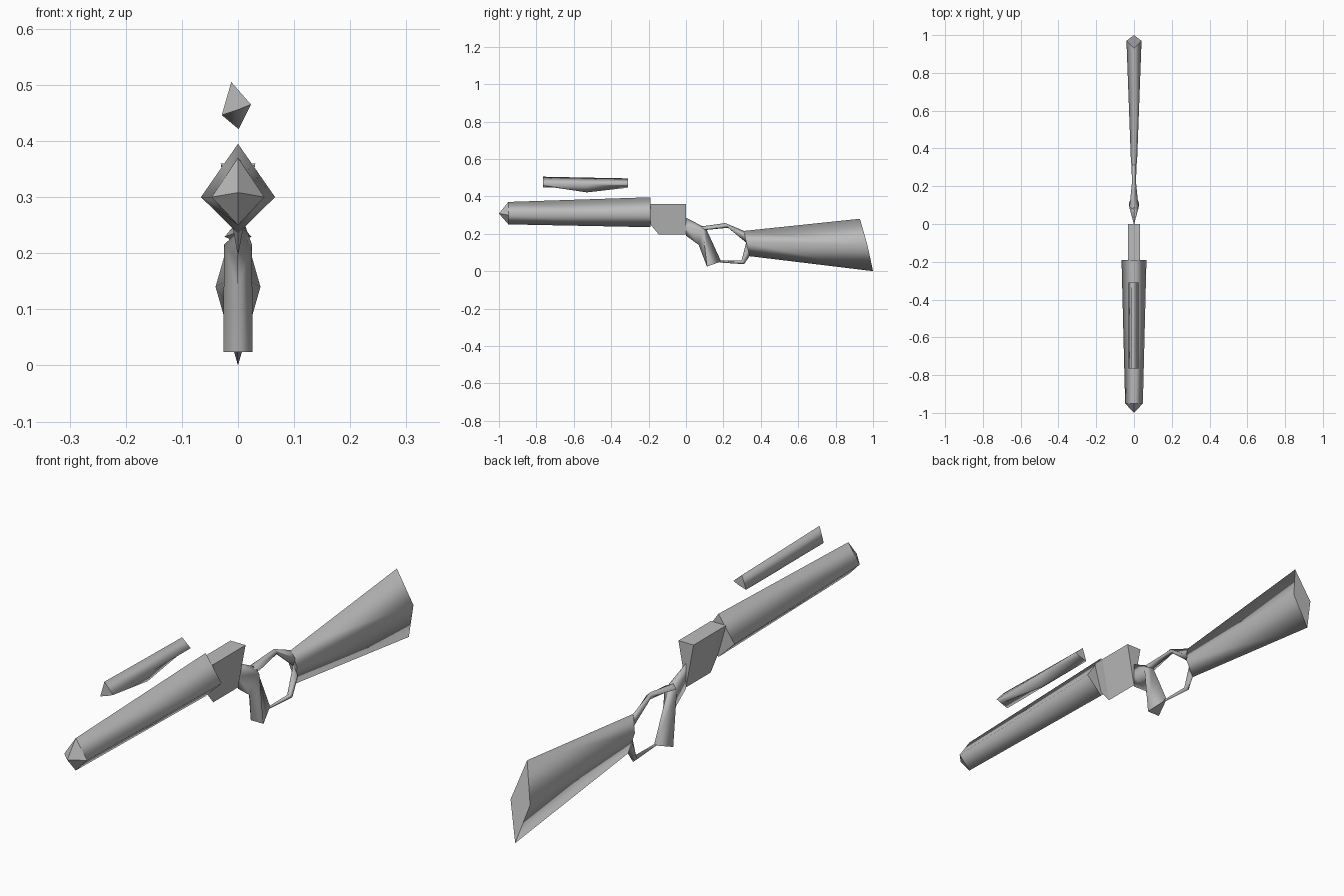
import bpy
import bmesh

cube = bpy.data.objects.get("Cube")
if cube:
    bpy.data.objects.remove(cube, do_unlink=True)

COLOUR = (0.5, 0.5, 0.5, 1)
grey = bpy.data.materials.new("plain_grey")
grey.use_nodes = True
grey.diffuse_color = COLOUR
grey.node_tree.nodes["Principled BSDF"].inputs["Base Color"].default_value = COLOUR


def diamond(top, bottom, half, mid=None):
    """Four-sided ring from side-view (y, z) points and a half width."""
    mid = mid or [(a + b) / 2 for a, b in zip(top, bottom)]
    return [(0, *top), (half, *mid), (0, *bottom), (-half, *mid)]


def loft(name, rings, tip=None, smooth=True):
    """Skin a row of rings; the first end may close to a point."""
    bm = bmesh.new()
    rows = [[bm.verts.new(p) for p in ring] for ring in rings]
    n = len(rows[0])
    for a, b in zip(rows, rows[1:]):
        for i in range(n):
            j = (i + 1) % n
            bm.faces.new((a[i], a[j], b[j], b[i])).smooth = smooth
    if tip:
        point = bm.verts.new(tip)
        for i in range(n):
            bm.faces.new((point, rows[0][i], rows[0][(i + 1) % n])).smooth = False
    else:
        bm.faces.new(rows[0])
    bm.faces.new(rows[-1])
    bmesh.ops.recalc_face_normals(bm, faces=bm.faces)
    mesh = bpy.data.meshes.new(name)
    bm.to_mesh(mesh)
    bm.free()
    mesh.materials.append(grey)
    obj = bpy.data.objects.new(name, mesh)
    bpy.context.collection.objects.link(obj)
    return obj


# Tapered barrel with a pointed muzzle
loft("barrel", [
    diamond((-0.95, 0.37), (-0.95, 0.25), 0.047, (-0.95, 0.30)),
    diamond((-0.19, 0.395), (-0.19, 0.235), 0.066, (-0.19, 0.30)),
], tip=(0, -1, 0.308))

# Wedge-shaped receiver, wide on top with a keel below
def wedge(y, keel):
    half = 0.031
    return [(-half, y, 0.36), (half, y, 0.36), (0, y, keel)]

receiver = loft("receiver", [wedge(-0.19, 0.25), wedge(-0.145, 0.195),
                             wedge(0, 0.195)], smooth=False)

# Grip: thin edge at the receiver, then a triangular handle
loft("grip", [
    diamond((0, 0.285), (0, 0.19), 0.001),
    diamond((0.105, 0.232), (0.068, 0.14), 0.025, (0.09, 0.215)),
    diamond((0.188, 0.052), (0.112, 0.024), 0.026, (0.112, 0.024)),
])

# Loop bars joining the grip to the stock
loft("upper_loop", [
    diamond((0.075, 0.238), (0.105, 0.22), 0.024),
    diamond((0.21, 0.257), (0.225, 0.232), 0.011),
    diamond((0.31, 0.215), (0.322, 0.152), 0.013),
])
loft("lower_loop", [
    diamond((0.18, 0.056), (0.18, 0.046), 0.006),
    diamond((0.297, 0.057), (0.31, 0.037), 0.011),
    diamond((0.322, 0.155), (0.34, 0.08), 0.013),
])

# Flared stock with a slanted butt
loft("stock", [
    diamond((0.31, 0.215), (0.34, 0.08), 0.016, (0.322, 0.153)),
    diamond((0.93, 0.28), (1.0, 0.0), 0.04, (0.97, 0.14)),
])

# Floating sight: slightly rolled triangular bar with a keel
def sight_ring(y, top, keel):
    return [(-0.012, y, top), (0.023, y, 0.465), (0.001, y, keel), (-0.029, y, 0.446)]

loft("sight", [sight_ring(-0.765, 0.505, 0.456),
               sight_ring(-0.53, 0.50, 0.421),
               sight_ring(-0.31, 0.496, 0.455)])
